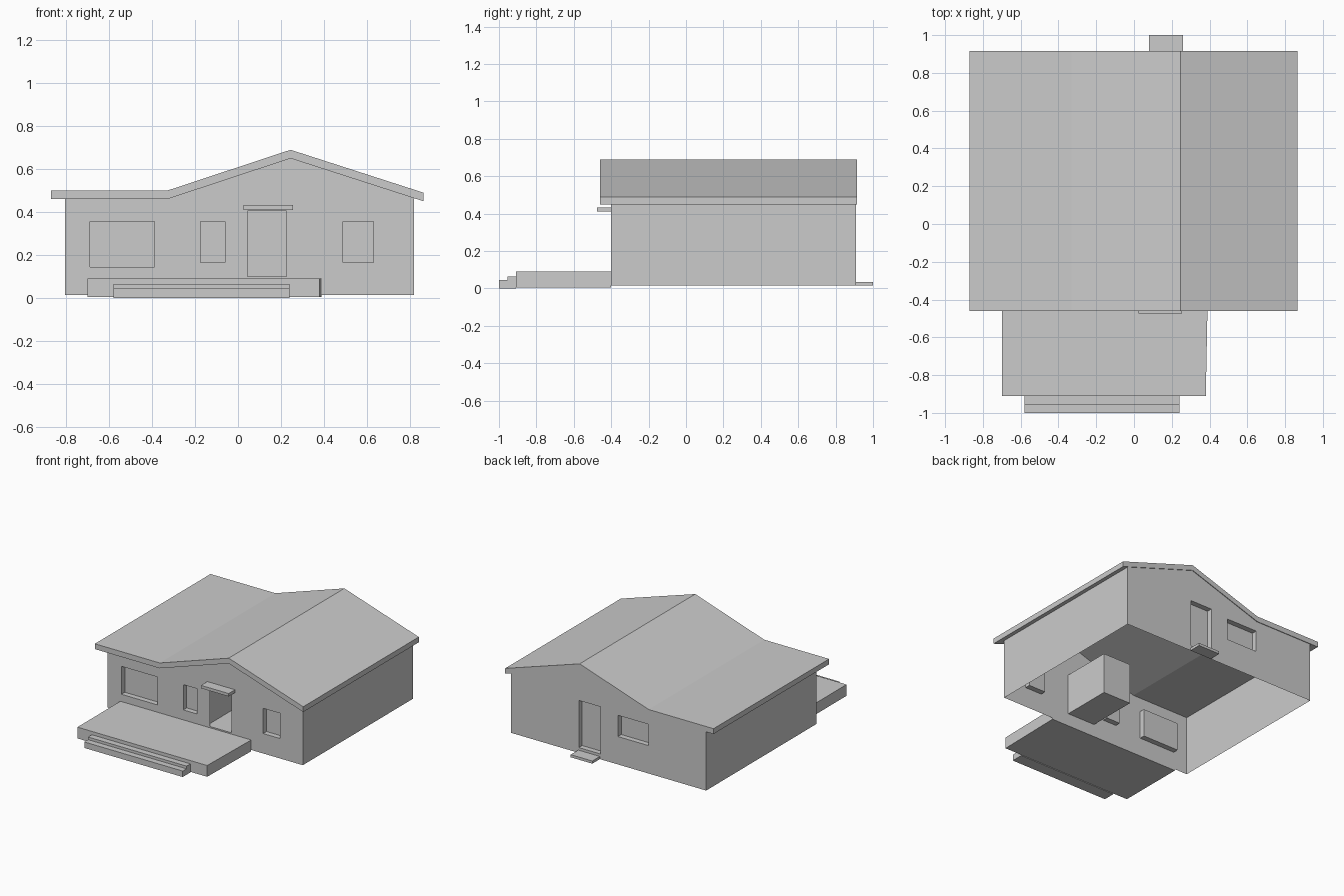
import bpy
import bmesh
from mathutils import Vector

if "Cube" in bpy.data.objects:
    bpy.data.objects.remove(bpy.data.objects["Cube"], do_unlink=True)

# Single plaster grey used everywhere
GREY = (0.6, 0.6, 0.6, 1.0)
grey = bpy.data.materials.new("plain_grey")
grey.use_nodes = True
grey.diffuse_color = GREY
grey.node_tree.nodes["Principled BSDF"].inputs["Base Color"].default_value = GREY


def finish(name, bm):
    mesh = bpy.data.meshes.new(name)
    bm.to_mesh(mesh)
    bm.free()
    mesh.materials.append(grey)
    obj = bpy.data.objects.new(name, mesh)
    bpy.context.collection.objects.link(obj)
    return obj


def extruded(name, outline, to_3d, offset):
    """Closed prism from a flat outline."""
    bm = bmesh.new()
    bottom = [bm.verts.new(to_3d(p)) for p in outline]
    top = [bm.verts.new(v.co + Vector(offset)) for v in bottom]
    bm.faces.new(bottom)
    bm.faces.new(top)
    for i in range(len(outline)):
        j = (i + 1) % len(outline)
        bm.faces.new((bottom[i], bottom[j], top[j], top[i]))
    bmesh.ops.recalc_face_normals(bm, faces=bm.faces)
    return finish(name, bm)


def box(name, x, y, z):
    outline = [(x[0], y[0]), (x[1], y[0]), (x[1], y[1]), (x[0], y[1])]
    return extruded(name, outline, lambda p: (p[0], p[1], z[0]), (0, 0, z[1] - z[0]))


def gable_wall(name, y, inward, openings):
    """Gable sheet with cut openings, each backed by a recess open to the outside."""
    bm = bmesh.new()
    face = bm.faces.new([bm.verts.new((px, y, pz)) for px, pz in WALL])
    if face.normal.y * inward > 0:
        face.normal_flip()
    for x0, x1, z0, z1, depth, widen in openings:
        for co, no in (((x0, 0, 0), (1, 0, 0)), ((x1, 0, 0), (1, 0, 0)),
                       ((0, 0, z0), (0, 0, 1)), ((0, 0, z1), (0, 0, 1))):
            bmesh.ops.bisect_plane(bm, geom=bm.verts[:] + bm.edges[:] + bm.faces[:],
                                   plane_co=co, plane_no=no)
    cut = []
    for f in bm.faces:
        c = f.calc_center_median()
        if any(o[0] < c.x < o[1] and o[2] < c.z < o[3] for o in openings):
            cut.append(f)
    bmesh.ops.delete(bm, geom=cut, context='FACES')
    for x0, x1, z0, z1, depth, widen in openings:
        x0, x1 = x0 - widen, x1 + widen
        corners = [(x0, z0), (x1, z0), (x1, z1), (x0, z1)]
        rim = [bm.verts.new((a, y, b)) for a, b in corners]
        pane = [bm.verts.new((a, y + inward * depth, b)) for a, b in corners]
        faces = [bm.faces.new(pane)]
        for i in range(4):
            j = (i + 1) % 4
            faces.append(bm.faces.new((rim[i], rim[j], pane[j], pane[i])))
        bmesh.ops.recalc_face_normals(bm, faces=faces)
        faces[0].normal_update()
        if faces[0].normal.y * inward > 0:
            bmesh.ops.reverse_faces(bm, faces=faces)
    return finish(name, bm)


# House shell, open underneath
LEFT, RIGHT, FRONT, BACK, BASE = 0.82, -0.805, -0.40, 0.91, 0.015
WALL = [(RIGHT, BASE), (LEFT, BASE), (LEFT, 0.465), (0.245, 0.65), (-0.33, 0.46), (RIGHT, 0.46)]
REVEAL = 0.04

# Openings: x range, z range, depth, extra half width behind the wall
gable_wall("front_wall", FRONT, 1, [
    (-0.69, -0.39, 0.145, 0.355, REVEAL, 0),
    (-0.175, -0.06, 0.165, 0.355, REVEAL, 0),
    (0.49, 0.63, 0.165, 0.355, REVEAL, 0),
    (0.045, 0.225, 0.10, 0.405, 0.38, 0.025),
])
gable_wall("back_wall", BACK, -1, [
    (0.075, 0.255, 0.055, 0.41, REVEAL, 0),
    (-0.325, -0.07, 0.225, 0.385, REVEAL, 0),
])
for name, x, top in (("left_wall", LEFT, 0.465), ("right_wall", RIGHT, 0.46)):
    bm = bmesh.new()
    quad = [(FRONT, BASE), (BACK, BASE), (BACK, top), (FRONT, top)]
    if x < 0:
        quad.reverse()
    bm.faces.new([bm.verts.new((x, a, b)) for a, b in quad])
    finish(name, bm)

# Roof slab: flat on one side, then rising to an off-centre ridge
ridge_line = [(-0.87, 0.50), (-0.33, 0.50), (0.245, 0.69), (0.865, 0.49)]
section = ridge_line + [(x, z - 0.04) for x, z in reversed(ridge_line)]
extruded("roof", section, lambda p: (p[0], -0.46, p[1]), (0, 1.375, 0))

# Terrace, steps and door canopy
terrace = [(-0.70, -0.91), (0.38, -0.91), (0.39, FRONT), (-0.70, FRONT)]
extruded("terrace", terrace, lambda p: (p[0], p[1], 0.005), (0, 0, 0.085))
box("lower_front_step", (-0.58, 0.24), (-1.0, -0.955), (0, 0.045))
box("upper_front_step", (-0.58, 0.24), (-0.955, -0.91), (0, 0.065))
box("door_canopy", (0.025, 0.255), (-0.475, FRONT), (0.41, 0.432))
box("back_step", (0.08, 0.26), (BACK, 1.0), (0.015, 0.035))
